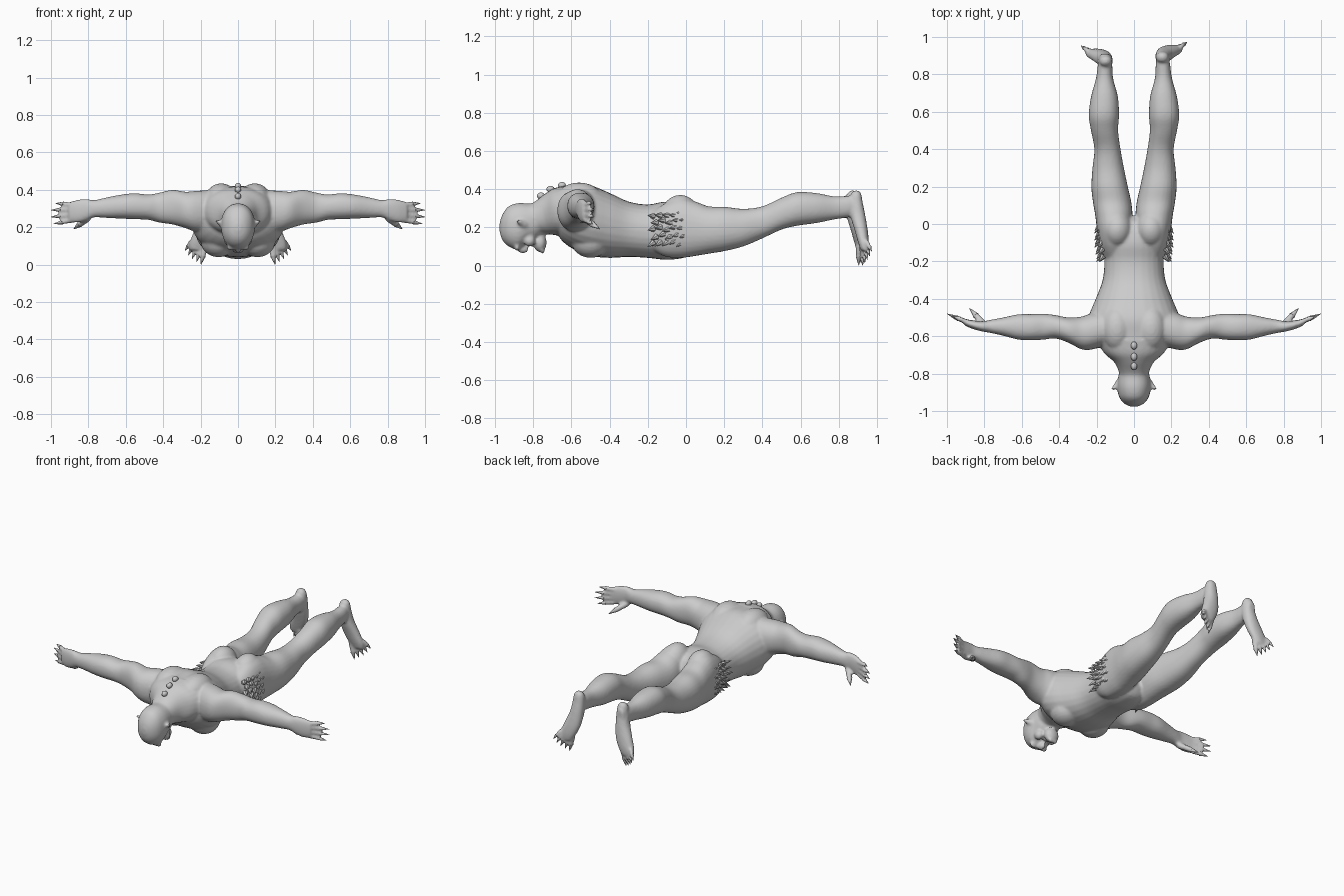
import bpy, bmesh, math, random
from mathutils import Vector, Matrix

random.seed(4)
body = bmesh.new()
claws = bmesh.new()
spikes = bmesh.new()


def spline(rows, steps=4):
    # Catmull-Rom interpolation of profile rows
    out = []
    for i in range(len(rows) - 1):
        p = [rows[max(0, i - 1)], rows[i], rows[i + 1], rows[min(len(rows) - 1, i + 2)]]
        for k in range(steps):
            t = k / steps
            out.append([0.5 * (2 * b + (c - a) * t + (2 * a - 5 * b + 4 * c - d) * t * t
                               + (3 * b - a - 3 * c + d) * t ** 3) for a, b, c, d in zip(*p)])
    return out + [list(rows[-1])]


def loft(axis, rows, side=1, dy=0, n=28, power=2.2):
    # row = (station, lo, hi, lo, hi): silhouette limits in the two other axes
    others = [k for k in range(3) if k != axis]
    rings = []
    for s, a0, a1, b0, b1 in spline(rows):
        ring = []
        for i in range(n):
            t = 2 * math.pi * i / n
            c, d = math.cos(t), math.sin(t)
            p = [0, 0, 0]
            p[axis] = s
            p[others[0]] = (a0 + a1) / 2 + (a1 - a0) / 2 * math.copysign(abs(c) ** (2 / power), c)
            p[others[1]] = (b0 + b1) / 2 + (b1 - b0) / 2 * math.copysign(abs(d) ** (2 / power), d)
            ring.append(body.verts.new((p[0] * side, p[1] + dy, p[2])))
        rings.append(ring)
    faces = [body.faces.new(rings[0]), body.faces.new(rings[-1][::-1])]
    for r, q in zip(rings, rings[1:]):
        faces += [body.faces.new((r[i], q[i], q[(i + 1) % n], r[(i + 1) % n])) for i in range(n)]
    bmesh.ops.recalc_face_normals(body, faces=faces)


def blob(c, r):
    m = Matrix.Translation(c) @ Matrix.Diagonal((*r, 1))
    bmesh.ops.create_uvsphere(body, u_segments=20, v_segments=12, radius=1, matrix=m)


def cone(bm, a, b, r0, r1, n=10):
    a, b = Vector(a), Vector(b)
    d = b - a
    m = Matrix.Translation((a + b) / 2) @ d.to_track_quat('Z', 'Y').to_matrix().to_4x4()
    bmesh.ops.create_cone(bm, cap_ends=True, segments=n, radius1=r0, radius2=r1,
                          depth=d.length, matrix=m)


def digit(a, b, r, side, dy=0):
    # fleshy digit followed by a pointed claw
    a = Vector((a[0] * side, a[1] + dy, a[2]))
    b = Vector((b[0] * side, b[1] + dy, b[2]))
    cone(body, a, a.lerp(b, 0.68), r, r * 0.8)
    cone(claws, a.lerp(b, 0.55), b, r * 0.85, 0.001, 8)


def finish(bm, name, fuse=False):
    me = bpy.data.meshes.new(name)
    bm.to_mesh(me)
    bm.free()
    ob = bpy.data.objects.new(name, me)
    bpy.context.collection.objects.link(ob)
    bpy.ops.object.select_all(action='DESELECT')
    bpy.context.view_layer.objects.active = ob
    ob.select_set(True)
    if fuse:
        rm = ob.modifiers.new("fuse", 'REMESH')
        rm.mode, rm.voxel_size = 'VOXEL', 0.008
        sm = ob.modifiers.new("soften", 'SMOOTH')
        sm.factor, sm.iterations = 0.5, 5
        for m in ("fuse", "soften"):
            bpy.ops.object.modifier_apply(modifier=m)
        bpy.ops.object.shade_smooth()
    else:
        bpy.ops.object.shade_smooth_by_angle(angle=math.radians(50))
    return ob


# torso
loft(1, [(-.70, -.09, .09, .21, .38), (-.65, -.19, .19, .13, .41), (-.58, -.25, .25, .08, .42),
         (-.5, -.245, .245, .05, .42), (-.4, -.205, .205, .04, .38), (-.3, -.168, .168, .045, .335),
         (-.2, -.158, .158, .04, .32), (-.1, -.16, .16, .03, .335), (0, -.12, .12, .045, .31),
         (.04, -.06, .06, .1, .25)])
# neck
loft(1, [(-.87, -.06, .06, .19, .3), (-.8, -.078, .078, .17, .33), (-.74, -.105, .105, .165, .375),
         (-.69, -.16, .16, .16, .405), (-.62, -.2, .2, .15, .42)])
# skull and face
loft(1, [(-.977, -.015, .015, .18, .22), (-.963, -.048, .048, .135, .265), (-.93, -.077, .077, .1, .31),
         (-.88, -.09, .09, .085, .327), (-.83, -.086, .086, .12, .325), (-.78, -.075, .075, .14, .32),
         (-.74, -.04, .04, .17, .27)])
blob((0, -.855, .085), (.018, .03, .022))      # nose
blob((0, -.812, .125), (.045, .014, .025))     # upper lip
blob((0, -.765, .12), (.048, .035, .05))       # bearded chin
for x in (-.022, 0, .022):
    cone(body, (x, -.765, .1), (x * .8, -.745, .065), .02, .008)

for s in (1, -1):
    # brow, cheek, ear
    blob((s * .035, -.885, .095), (.03, .014, .018))
    blob((s * .05, -.82, .13), (.025, .03, .03))
    cone(body, (s * .075, -.85, .215), (s * .12, -.885, .235), .026, .006)
    # back, chest and seat muscles
    blob((s * .09, -.56, .35), (.085, .12, .085))
    blob((s * .105, -.5, .125), (.095, .1, .085))
    blob((s * .09, -.03, .265), (.082, .1, .105))
    # arm
    loft(0, [(.12, -.64, -.46, .17, .40), (.22, -.67, -.475, .175, .395), (.28, -.67, -.495, .195, .39),
             (.35, -.635, -.5, .215, .4), (.42, -.612, -.487, .225, .385), (.48, -.618, -.48, .24, .375),
             (.55, -.622, -.482, .243, .382), (.62, -.618, -.483, .246, .375), (.7, -.597, -.5, .25, .36),
             (.77, -.582, -.513, .253, .345), (.81, -.575, -.52, .237, .352), (.86, -.562, -.515, .224, .347),
             (.905, -.543, -.508, .228, .333)], s)
    # fingers and thumb
    for z0, tip in ((.24, (.985, -.488, .218)), (.267, (1.0, -.48, .255)),
                    (.294, (1.0, -.48, .292)), (.32, (.975, -.49, .328))):
        digit((.88, -.53, z0), tip, .0155, s)
    digit((.80, -.54, .25), (.88, -.45, .19), .02, s)
    # leg
    loft(1, [(-.2, .05, .15, .1, .26), (-.12, .03, .185, .05, .32), (-.03, .012, .198, .04, .355),
             (.05, .008, .208, .05, .335), (.12, .015, .22, .062, .31), (.2, .033, .228, .075, .308),
             (.3, .054, .222, .1, .297), (.4, .072, .212, .142, .31), (.5, .085, .23, .188, .355),
             (.58, .08, .242, .208, .384), (.68, .086, .23, .222, .38), (.78, .112, .203, .242, .362),
             (.86, .117, .192, .255, .365), (.91, .13, .18, .28, .36)], s)
    # foot
    dy = 0 if s > 0 else -.02
    loft(2, [(.392, .14, .165, .88, .905), (.375, .122, .182, .865, .918), (.33, .115, .19, .858, .926),
             (.26, .115, .203, .862, .94), (.18, .125, .235, .885, .953), (.12, .15, .258, .902, .958),
             (.08, .175, .258, .915, .955)], s, dy)
    # toes
    for i, (x, y, z) in enumerate(((.198, .925, 0), (.222, .937, .014), (.246, .95, .03),
                                   (.266, .962, .05), (.283, .973, .075))):
        digit((.175 + .018 * i, .925 + .005 * i, .105 + .006 * i), (x, y, z), .018 - .0012 * i, s, dy)
    # hip tuft of overlapping spikes
    for row in range(5):
        for col in range(5):
            t = math.radians(-32 + 16 * col + random.uniform(-4, 4))
            y = -.17 + .038 * row + (col % 2) * .016
            k = 1 + .15 * min(0, (y + .09) / .1)
            out = Vector((s * math.cos(t), 0, math.sin(t)))
            base = Vector((s * (.1 + .092 * k * math.cos(t)), y, .195 + .14 * math.sin(t)))
            cone(spikes, base - out * .008, base + out * .02 + Vector((0, -.032, -.008)), .017, .001, 6)

# nape knobs
for y, z in ((-.76, .365), (-.71, .4), (-.65, .42)):
    m = Matrix.Translation((0, y, z)) @ Matrix.Diagonal((.017, .022, .018, 1))
    bmesh.ops.create_icosphere(spikes, subdivisions=2, radius=1, matrix=m)

finish(body, "body", True)
finish(claws, "claws")
finish(spikes, "hip_spikes_and_nape_knobs")
